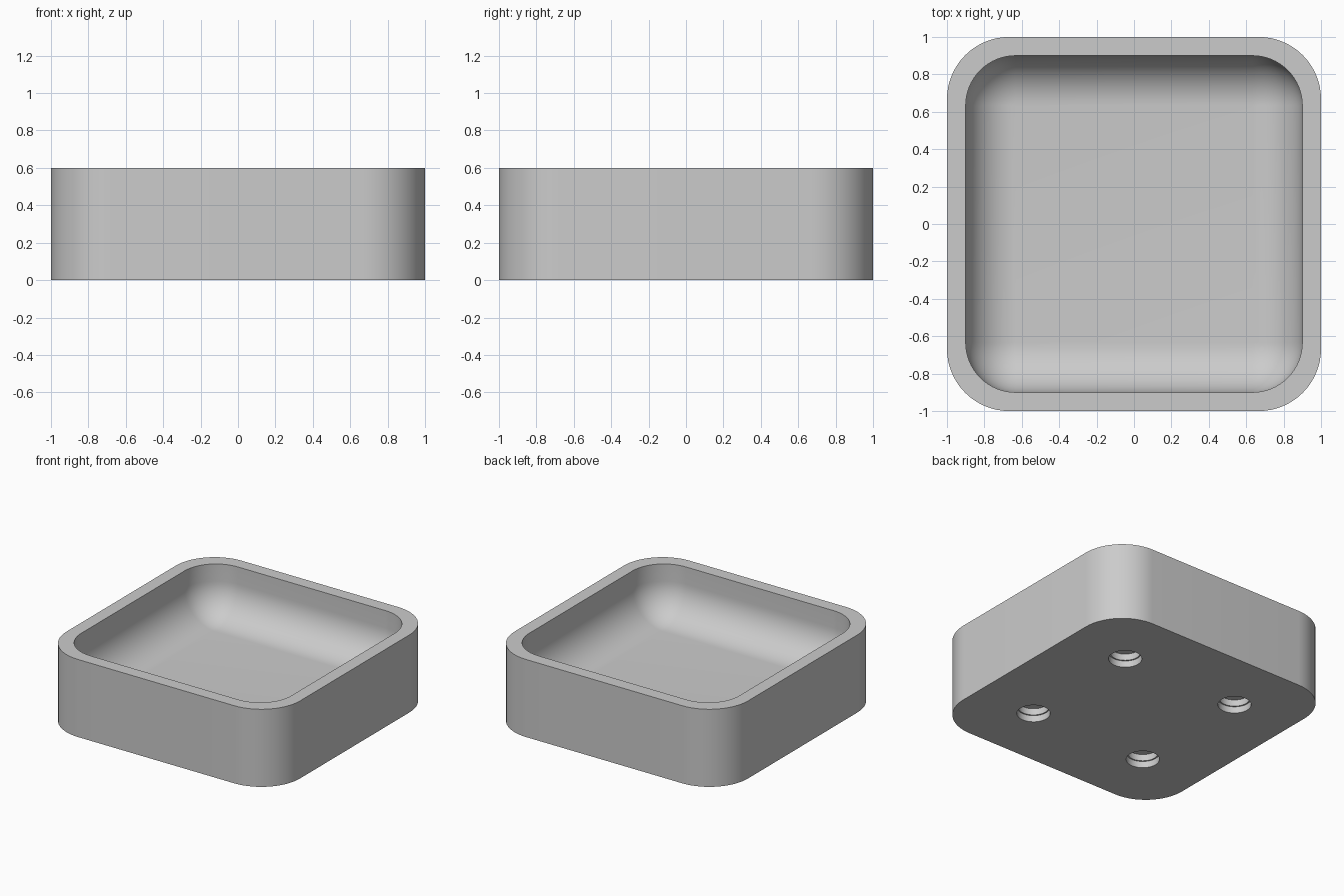
import bpy, bmesh, math

if "Cube" in bpy.data.objects:
    bpy.data.objects.remove(bpy.data.objects["Cube"], do_unlink=True)

HEIGHT = 0.6
FLOOR = 0.2
OUTER_CORE = 0.667   # half width between the outer corner centres
OUTER_RADIUS = 0.333
INNER_CORE = 0.633   # half width between the cavity corner centres
FILLET = 0.267       # cavity corner and floor edge radius
CORNER_STEPS = 16

grey = bpy.data.materials.new("light grey")
grey.use_nodes = True
colour = (0.6, 0.6, 0.6, 1)
grey.diffuse_color = colour
grey.node_tree.nodes["Principled BSDF"].inputs["Base Color"].default_value = colour


def rounded_square(core, radius, z):
    """Points of a rounded square, counter-clockwise."""
    points = []
    for corner, (sx, sy) in enumerate([(1, 1), (-1, 1), (-1, -1), (1, -1)]):
        for i in range(CORNER_STEPS + 1):
            a = math.pi / 2 * (corner + i / CORNER_STEPS)
            points.append((sx * core + radius * math.cos(a),
                           sy * core + radius * math.sin(a), z))
    return points


def circle(radius, z, x, y, n=48):
    return [(x + radius * math.cos(math.tau * i / n),
             y + radius * math.sin(math.tau * i / n), z) for i in range(n)]


def loft(name, loops):
    """Skin a stack of loops and cap both ends."""
    bm = bmesh.new()
    rings = [[bm.verts.new(p) for p in loop] for loop in loops]
    for low, high in zip(rings, rings[1:]):
        n = len(low)
        for i in range(n):
            j = (i + 1) % n
            bm.faces.new((low[i], low[j], high[j], high[i]))
    bm.faces.new(rings[0][::-1])
    bm.faces.new(rings[-1])
    bmesh.ops.remove_doubles(bm, verts=bm.verts, dist=1e-5)
    bmesh.ops.recalc_face_normals(bm, faces=bm.faces)
    mesh = bpy.data.meshes.new(name)
    bm.to_mesh(mesh)
    bm.free()
    mesh.materials.append(grey)
    obj = bpy.data.objects.new(name, mesh)
    bpy.context.collection.objects.link(obj)
    return obj


# Tray: outer wall, flat rim, inner wall and rounded floor edge
loops = [rounded_square(OUTER_CORE, OUTER_RADIUS, 0),
         rounded_square(OUTER_CORE, OUTER_RADIUS, HEIGHT),
         rounded_square(INNER_CORE, FILLET, HEIGHT)]
for i in range(CORNER_STEPS + 1):
    a = math.pi / 2 * i / CORNER_STEPS
    loops.append(rounded_square(INNER_CORE, FILLET * math.cos(a),
                                FLOOR + FILLET * (1 - math.sin(a))))
tray = loft("tray", loops)

# Four blind holes in the underside, each stepped to a narrower bore
cutters = []
for x in (-0.5, 0.5):
    for y in (-0.5, 0.5):
        profile = [(0.117, -0.1), (0.117, 0.05), (0.107, 0.05), (0.107, 0.1)]
        cutter = loft("hole_cutter", [circle(r, z, x, y) for r, z in profile])
        cut = tray.modifiers.new("hole", "BOOLEAN")
        cut.operation = "DIFFERENCE"
        cut.solver = "EXACT"
        cut.object = cutter
        cutters.append(cutter)

# Apply the cuts, then drop the cutters
bpy.context.view_layer.objects.active = tray
tray.select_set(True)
for cut in list(tray.modifiers):
    bpy.ops.object.modifier_apply(modifier=cut.name)
for cutter in cutters:
    bpy.data.objects.remove(cutter, do_unlink=True)

bpy.ops.object.select_all(action="DESELECT")
tray.select_set(True)
bpy.ops.object.shade_smooth_by_angle(angle=math.radians(30))
